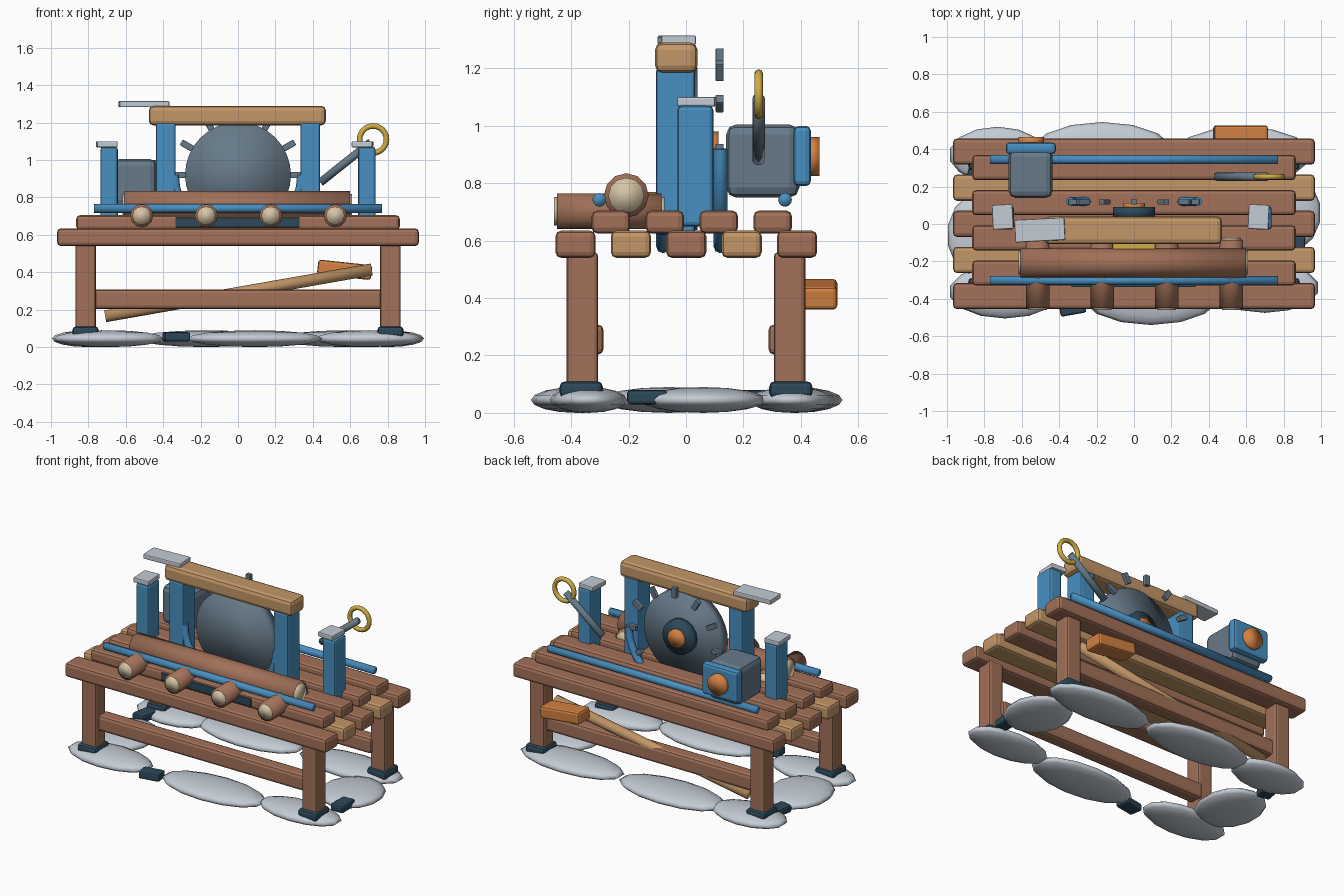
import bpy, bmesh, math
from mathutils import Matrix, Vector

if "Cube" in bpy.data.objects:
    bpy.data.objects.remove(bpy.data.objects["Cube"])


def material(name, rgb):
    m = bpy.data.materials.new(name)
    m.use_nodes = True
    m.diffuse_color = (*rgb, 1)
    m.node_tree.nodes["Principled BSDF"].inputs["Base Color"].default_value = (*rgb, 1)
    return m


BROWN = material("brown wood", (.36, .165, .10))
TAN = material("pale wood", (.55, .31, .14))
BLUE = material("blue paint", (.065, .275, .53))
GREY = material("steel grey", (.135, .195, .25))
NAVY = material("dark navy", (.025, .065, .10))
ORANGE = material("orange copper", (.66, .225, .055))
GOLD = material("gold brass", (.64, .42, .06))
SILVER = material("pale silver", (.55, .60, .66))
CREAM = material("cream cut wood", (.66, .55, .38))


def finish(bm, name, mat, matrix=Matrix(), smooth=False):
    me = bpy.data.meshes.new(name)
    bmesh.ops.transform(bm, matrix=matrix, verts=bm.verts)
    bmesh.ops.recalc_face_normals(bm, faces=bm.faces)
    for f in bm.faces:
        f.smooth = smooth
    bm.to_mesh(me)
    bm.free()
    me.materials.append(mat)
    ob = bpy.data.objects.new(name, me)
    bpy.context.collection.objects.link(ob)
    return ob


def box(name, mat, x, y, z, bevel=.02, turn=0, axis="Z"):
    """Bevelled box from (low, high) ranges, turned about its own centre."""
    bm = bmesh.new()
    bmesh.ops.create_cube(bm, size=1)
    size = [r[1] - r[0] for r in (x, y, z)]
    mid = [(r[1] + r[0]) / 2 for r in (x, y, z)]
    bmesh.ops.scale(bm, vec=size, verts=bm.verts)
    if bevel:
        bmesh.ops.bevel(bm, geom=bm.edges[:], offset=bevel, segments=2,
                        profile=.5, affect='EDGES')
    spin = Matrix.Rotation(math.radians(turn), 4, axis)
    return finish(bm, name, mat, Matrix.Translation(mid) @ spin)


def rod(name, mat, a, b, r, sides=12, smooth=True):
    """Cylinder between two points."""
    a, b = Vector(a), Vector(b)
    bm = bmesh.new()
    bmesh.ops.create_cone(bm, cap_ends=True, segments=sides, radius1=r, radius2=r,
                          depth=(b - a).length)
    aim = (b - a).to_track_quat('Z', 'Y').to_matrix().to_4x4()
    return finish(bm, name, mat, Matrix.Translation((a + b) / 2) @ aim, smooth)


def log(name, a, b, r):
    """Log with cream cut ends."""
    a, b = Vector(a), Vector(b)
    step = (b - a).normalized() * .01
    rod(name, BROWN, a, b, r)
    rod(name + "_end_a", CREAM, a - step, a + step, r * .8)
    rod(name + "_end_b", CREAM, b - step, b + step, r * .8)


def arc(name, mat, centre, radius, tube, start, end, steps):
    """Round tube bent along an arc in the xz plane."""
    closed = end - start >= 360
    cu = bpy.data.curves.new(name, 'CURVE')
    cu.dimensions = '3D'
    cu.bevel_depth, cu.bevel_resolution = tube, 2
    cu.use_fill_caps = True
    sp = cu.splines.new('POLY')
    count = steps if closed else steps + 1
    sp.points.add(count - 1)
    sp.use_cyclic_u = closed
    for i, p in enumerate(sp.points):
        t = math.radians(start + (end - start) * i / steps)
        p.co = (centre[0] + radius * math.cos(t), centre[1],
                centre[2] + radius * math.sin(t), 1)
    cu.materials.append(mat)
    ob = bpy.data.objects.new(name, cu)
    bpy.context.collection.objects.link(ob)
    bpy.ops.object.select_all(action='DESELECT')
    ob.select_set(True)
    bpy.context.view_layer.objects.active = ob
    bpy.ops.object.convert(target='MESH')


def around(c, half):
    return (c - half, c + half)


# Deck: alternating lower planks and a shorter upper layer
for i in range(5):
    box(f"lower_plank_{i}", TAN if i % 2 else BROWN, (-.967, .967),
        around(-.385 + i * .193, .07), (.54, .635))
for i in range(4):
    box(f"upper_plank_{i}", BROWN, (-.865, .865), around(-.262 + i * .188, .067), (.625, .705))

# Legs, feet and rails
for sy in (-1, 1):
    for sx in (-1, 1):
        box("leg", BROWN, around(sx * .815, .055), around(sy * .361, .055), (.06, .56), .015)
        box("foot", NAVY, around(sx * .815, .07), around(sy * .365, .075), (.052, .11), .018)
    box("rail", BROWN, (-.78, .78), around(sy * .335, .048), (.203, .308))

# Log across the deck, resting on four short logs
log("long_log", (-.607, -.208, .757), (.60, -.208, .757), .078)
for i in range(4):
    x = -.515 + i * .345
    log("short_log", (x, -.45, .702), (x, -.085, .702), .062)
for y in (-.302, .345):
    rod("guide_bar", BLUE, (-.77, y, .742), (.77, y, .742), .024)
box("front_slot", NAVY, (-.335, .33), (-.338, -.31), (.64, .692), .005)
box("brass_block", GOLD, (-.115, .115), (-.14, -.09), (.69, .77), .01)

# Saw blade with teeth, hub and lower guard tubes
CZ = .92
rod("saw_blade", GREY, (0, -.04, CZ), (0, .04, CZ), .283, 32)
for i in range(12):
    t = i * math.pi / 6
    x, z = .315 * math.cos(t), CZ + .315 * math.sin(t)
    box("blade_tooth", GREY, around(x, .035), around(.117, .014), around(z, .017),
        .004, -i * 30, "Y")
rod("blade_hub", NAVY, (0, .03, CZ), (0, .09, CZ), .112, 16)
rod("blade_nut", ORANGE, (0, .08, CZ), (0, .113, CZ), .06, 12)
for y in (-.08, .12):
    arc("blade_guard", BLUE, (0, y, CZ), .34, .024, 180, 360, 16)

# Saw frame: posts, top beam and a loose slab
for sx in (-1, 1):
    box("frame_post", BLUE, around(sx * .386, .053), (-.105, .032), (.62, 1.2), .012)
    box("side_post", BLUE, around(sx * .689, .047), (-.03, .095), (.65, 1.07), .015)
    box("side_post_cap", SILVER, around(sx * .684 - .018, .055), around(.038, .066),
        (1.068, 1.1), .006, sx * -3)
box("top_beam", TAN, (-.477, .47), (-.108, .04), (1.185, 1.29), .025)
box("beam_slab", SILVER, (-.637, -.37), around(-.032, .06), (1.283, 1.315), .006, 3)

# Motor
box("motor_body", GREY, (-.67, -.435), (.14, .395), (.75, 1.005), .035)
box("motor_plate", BLUE, (-.685, -.418), (.375, .435), (.79, 1.0), .018)
rod("motor_cap", ORANGE, (-.55, .42, .893), (-.55, .465, .893), .068, 16)

# Lever with ring handle
rod("lever", GREY, (.44, .253, .88), (.71, .253, 1.095), .022)
arc("lever_ring", GOLD, (.722, .253, 1.11), .072, .015, 0, 360, 24)

# Mallet stored under the deck
rod("mallet_handle", TAN, (-.71, .35, .165), (.715, .35, .415), .032)
box("mallet_head", ORANGE, around(.57, .145), (.40, .527), around(.413, .04), .015, 6, "Y")

# Flat ground patches in a ring, with dark stones between them
patches = ((-.73, .37, .26, .15), (-.17, .385, .38, .16), (.58, .37, .37, .15),
           (-.69, -.36, .3, .145), (.09, -.38, .37, .16), (.7, -.34, .29, .135),
           (-.8, -.06, .2, .24), (.8, .06, .2, .22))
for x, y, rx, ry in patches:
    bm = bmesh.new()
    bmesh.ops.create_uvsphere(bm, u_segments=14, v_segments=8, radius=1)
    finish(bm, "ground_patch", SILVER, Matrix.Translation((x, y, .045))
           @ Matrix.Diagonal((rx, ry, .045, 1)), True)
for x, y, turn in ((-.33, -.44, 10), (.87, -.135, 90), (-.85, .235, 80)):
    box("ground_stone", NAVY, around(x, .07), around(y, .045), (.03, .08), .012, turn)
